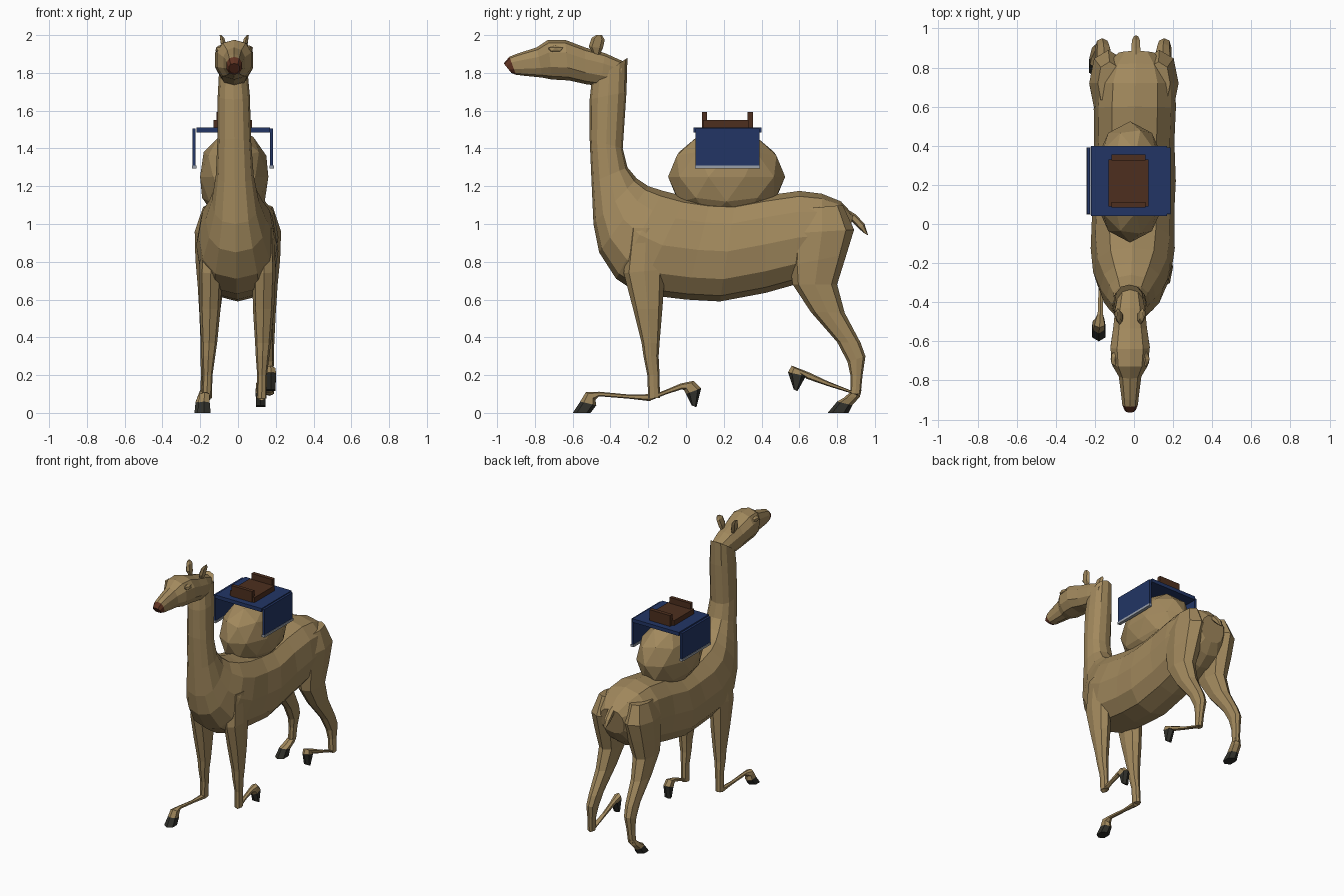
import bpy
import bmesh
from math import cos, sin, pi, copysign
from mathutils import Vector, Matrix

default_cube = bpy.data.objects.get("Cube")
if default_cube:
    bpy.data.objects.remove(default_cube, do_unlink=True)


def make_material(name, red, green, blue):
    material = bpy.data.materials.new(name)
    material.use_nodes = True
    color = (red, green, blue, 1)
    material.diffuse_color = color
    material.node_tree.nodes["Principled BSDF"].inputs["Base Color"].default_value = color
    return material


COAT = make_material("tan coat", .36, .25, .11)
HOOF = make_material("dark hoof", .03, .03, .024)
NOSE = make_material("reddish nose", .12, .033, .016)
CLOTH = make_material("navy cloth", .016, .036, .13)
TRIM = make_material("grey trim", .32, .35, .4)
LEATHER = make_material("brown leather", .075, .028, .013)


def finish(name, bm, material):
    bmesh.ops.recalc_face_normals(bm, faces=bm.faces)
    mesh = bpy.data.meshes.new(name)
    bm.to_mesh(mesh)
    bm.free()
    mesh.materials.append(material)
    part = bpy.data.objects.new(name, mesh)
    bpy.context.collection.objects.link(part)
    return part


def loft(name, material, rings, x_start, x_end, sides=8):
    """Skin rounded sections; each is two opposite side-profile points
    (y, z, y, z) and a half width. The centre drifts from x_start to x_end."""
    bm = bmesh.new()
    loops = []
    for index, (y1, z1, y2, z2, half_width) in enumerate(rings):
        x = x_start + (x_end - x_start) * index / (len(rings) - 1)
        first, second = Vector((x, y1, z1)), Vector((x, y2, z2))
        middle, reach = (first + second) / 2, (first - second) / 2
        loop = []
        for step in range(sides):
            angle = 2 * pi * step / sides
            c, s = (copysign(abs(v) ** .85, v) for v in (cos(angle), sin(angle)))
            loop.append(bm.verts.new(middle + reach * c + Vector((half_width * s, 0, 0))))
        loops.append(loop)
    for low, high in zip(loops, loops[1:]):
        for i in range(sides):
            j = (i + 1) % sides
            bm.faces.new((low[i], low[j], high[j], high[i]))
    bm.faces.new(loops[0])
    bm.faces.new(loops[-1])
    return finish(name, bm, material)


def box(name, material, x, y, z):
    """Box from (low, high) pairs on each axis."""
    bm = bmesh.new()
    size = [high - low for low, high in (x, y, z)]
    centre = [(low + high) / 2 for low, high in (x, y, z)]
    bmesh.ops.create_cube(bm, size=1, matrix=Matrix.LocRotScale(centre, None, size))
    return finish(name, bm, material)


def ball(name, material, centre, radii, detail):
    bm = bmesh.new()
    bmesh.ops.create_icosphere(bm, subdivisions=detail, radius=1,
                               matrix=Matrix.LocRotScale(centre, None, radii))
    return finish(name, bm, material)


MID = -.02  # centre line of the head, hump and saddle

# Neck and trunk in one sweep
loft("neck_and_body", COAT, [
    (-.31, 1.88, -.50, 1.75, .075),
    (-.315, 1.70, -.51, 1.66, .085),
    (-.335, 1.40, -.51, 1.45, .09),
    (-.31, 1.30, -.50, 1.22, .10),
    (-.26, 1.24, -.49, 1.00, .125),
    (-.20, 1.20, -.46, .85, .16),
    (-.12, 1.175, -.37, .71, .20),
    (0, 1.145, -.25, .63, .215),
    (.13, 1.125, 0, .60, .21),
    (.26, 1.12, .18, .59, .215),
    (.42, 1.15, .42, .635, .205),
    (.60, 1.175, .58, .68, .21),
    (.72, 1.16, .72, .72, .205),
    (.82, 1.12, .80, .78, .165),
    (.885, 1.05, .85, .86, .10)], -.025, .012, sides=12)

# Head
loft("head", COAT, [
    (-.33, 1.86, -.36, 1.72, .06),
    (-.43, 1.905, -.45, 1.73, .08),
    (-.535, 1.935, -.53, 1.74, .09),
    (-.64, 1.975, -.62, 1.76, .105),
    (-.73, 1.975, -.71, 1.765, .095),
    (-.79, 1.935, -.76, 1.775, .06),
    (-.90, 1.90, -.86, 1.785, .046),
    (-.935, 1.885, -.90, 1.79, .042)], MID, MID, sides=10)
loft("nose", NOSE, [
    (-.935, 1.885, -.90, 1.79, .042),
    (-.965, 1.85, -.925, 1.80, .03)], MID, MID, sides=10)

# Tail
loft("tail", COAT, [
    (.85, 1.08, .85, 1.03, .025),
    (.90, 1.05, .88, 1.01, .025),
    (.945, 1.0, .915, .975, .024),
    (.965, .94, .945, .95, .012)], .01, .01, sides=6)

# Ears, eyelids and the matching upper parts of the legs
FRONT_LEG = [
    (-.30, .98, -.12, .98, .05),
    (-.33, .74, -.11, .76, .062),
    (-.28, .55, -.125, .55, .056),
    (-.235, .37, -.14, .37, .042),
    (-.225, .30, -.145, .30, .036),
    (-.205, .20, -.14, .20, .026),
    (-.20, .075, -.138, .08, .026)]
HIND_LEG = [
    (.61, 1.08, .83, 1.10, .06),
    (.55, .95, .89, .97, .098),
    (.55, .78, .85, .84, .088),
    (.565, .68, .80, .68, .07),
    (.66, .535, .84, .53, .055),
    (.80, .375, .925, .37, .042),
    (.855, .27, .95, .30, .036),
    (.87, .20, .935, .20, .027),
    (.87, .10, .925, .10, .026)]

for side, label in ((1, "left"), (-1, "right")):
    loft("ear_" + label, COAT, [
        (-.49, 1.90, -.46, 1.89, .01),
        (-.515, 1.94, -.44, 1.93, .016),
        (-.50, 1.985, -.43, 1.975, .013),
        (-.475, 2.0, -.445, 2.0, .006)], MID + side * .045, MID + side * .072, sides=6)
    ball("eyelid_" + label, COAT, (MID + side * .078, -.69, 1.925), (.024, .045, .022), 1)
    front_end = .125 if side > 0 else .165
    hind_end = .165 if side > 0 else .175
    loft("front_leg_" + label, COAT, FRONT_LEG, side * .14, side * front_end)
    loft("hind_leg_" + label, COAT, HIND_LEG, side * .125, side * hind_end)


def foot(name, pastern, hoof, x_start, x_end):
    """Thin lower limb ending in a wedge hoof that shares its last section."""
    loft(name + "_pastern", COAT, pastern, x_start, x_end, sides=6)
    loft(name + "_hoof", HOOF, [pastern[-1], hoof], x_end, x_end, sides=6)


# Feet, each in its own walking pose
foot("front_right", [
    (-.19, .062, -.145, .10, .022),
    (-.30, .075, -.30, .097, .013),
    (-.46, .088, -.46, .112, .015),
    (-.48, .07, -.53, .11, .03),
    (-.475, .04, -.56, .06, .034)],
    (-.505, 0, -.60, 0, .04), -.165, -.18)
foot("front_left", [
    (-.19, .065, -.15, .105, .022),
    (-.10, .10, -.10, .125, .015),
    (-.02, .125, -.03, .155, .018),
    (-.01, .12, .04, .17, .028),
    (0, .10, .08, .13, .03)],
    (.03, .04, .055, .03, .028), .125, .12)
foot("hind_left", [
    (.92, .09, .87, .12, .022),
    (.75, .142, .75, .168, .015),
    (.64, .18, .65, .215, .018),
    (.62, .20, .56, .25, .028),
    (.635, .195, .54, .215, .03)],
    (.59, .115, .57, .125, .026), .165, .175)
foot("hind_right", [
    (.87, .11, .93, .125, .028),
    (.835, .08, .92, .085, .034),
    (.80, .06, .88, .04, .034)],
    (.75, 0, .86, 0, .04), -.175, -.195)

# Hump
ball("hump", COAT, (MID, .215, 1.25), (.19, .31, .25), 2)

# Saddle cloth with hanging flaps and trimmed hems
box("saddle_cloth", CLOTH, (-.22, .17), (.04, .40), (1.485, 1.512))
for label, x in (("left", (.17, .186)), ("right", (-.24, -.224))):
    box("cloth_flap_" + label, CLOTH, x, (.05, .39), (1.31, 1.505))
    box("flap_hem_" + label, TRIM, (x[0] - .004, x[1] + .004), (.048, .392), (1.293, 1.31))

# Leather seat with front and back rests
box("saddle_seat", LEATHER, (-.13, .075), (.09, .33), (1.51, 1.55))
for label, y in (("front", (.085, .112)), ("back", (.325, .355))):
    box("saddle_rest_" + label, LEATHER, (-.115, .06), y, (1.51, 1.594))
